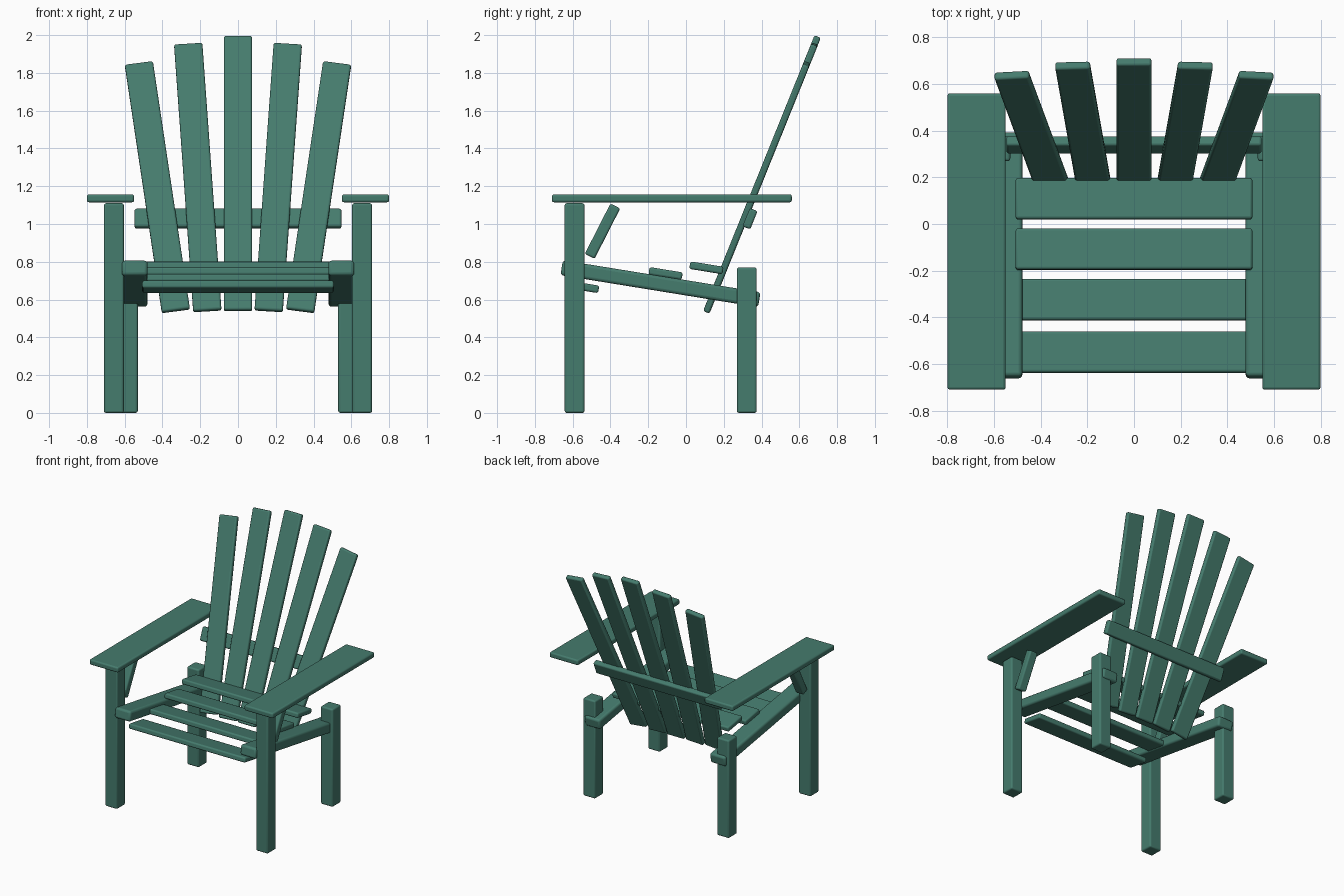
import bpy
from math import radians
from mathutils import Matrix

if "Cube" in bpy.data.objects:
    bpy.data.objects.remove(bpy.data.objects["Cube"])

paint = bpy.data.materials.new("green_paint")
paint.diffuse_color = (0.06, 0.2, 0.155, 1)
paint.use_nodes = True
paint.node_tree.nodes["Principled BSDF"].inputs["Base Color"].default_value = paint.diffuse_color


def board(name, size, centre, tilt=0, fan=0, bevel=0.011):
    """Rounded plank: tilt turns it about x, fan spreads it sideways (degrees)."""
    bpy.ops.mesh.primitive_cube_add(size=1)
    ob = bpy.context.object
    ob.name = ob.data.name = name
    ob.data.transform(Matrix.Diagonal((*size, 1)))
    ob.location = centre
    rot = Matrix.Rotation(radians(tilt), 3, 'X') @ Matrix.Rotation(radians(fan), 3, 'Y')
    ob.rotation_euler = rot.to_euler()
    ob.data.materials.append(paint)
    mod = ob.modifiers.new("rounded_edges", 'BEVEL')
    mod.width = bevel
    mod.segments = 3
    bpy.ops.object.shade_smooth_by_angle(angle=radians(40))
    return ob


# Mirrored side parts
for side, s in (("left", -1), ("right", 1)):
    board(side + "_armrest", (0.25, 1.27, 0.042), (s * 0.675, -0.075, 1.136))
    board(side + "_front_leg", (0.105, 0.105, 1.11), (s * 0.657, -0.59, 0.555))
    board(side + "_rear_leg", (0.105, 0.105, 0.77), (s * 0.583, 0.322, 0.385))
    board(side + "_side_rail", (0.136, 1.06, 0.08), (s * 0.547, -0.135, 0.684), tilt=-9.2, bevel=0.016)
    board(side + "_arm_brace", (0.07, 0.058, 0.30), (s * 0.652, -0.442, 0.962), tilt=-27)

# Seat slats, stepping up towards the back
for i, (y, z) in enumerate(((-0.55, 0.668), (-0.325, 0.703), (-0.108, 0.738), (0.108, 0.768))):
    board(f"seat_slat_{i + 1}", (1.015, 0.178, 0.04), (0, y, z), tilt=-9.2)

# Fan of back slats, all in one leaning plane
LEAN = 22
for i, (x, y, z, length, fan) in enumerate((
        (-0.427, 0.375, 1.195, 1.425, -7.9),
        (-0.213, 0.396, 1.246, 1.525, -3.8),
        (0, 0.404, 1.267, 1.565, 0),
        (0.213, 0.396, 1.246, 1.525, 3.8),
        (0.427, 0.375, 1.195, 1.425, 7.9))):
    board(f"back_slat_{i + 1}", (0.15, 0.036, length), (x, y, z), tilt=-LEAN, fan=fan)

# Cross rail behind the back slats
board("back_cross_rail", (1.095, 0.044, 0.104), (0, 0.339, 1.028), tilt=-LEAN)
